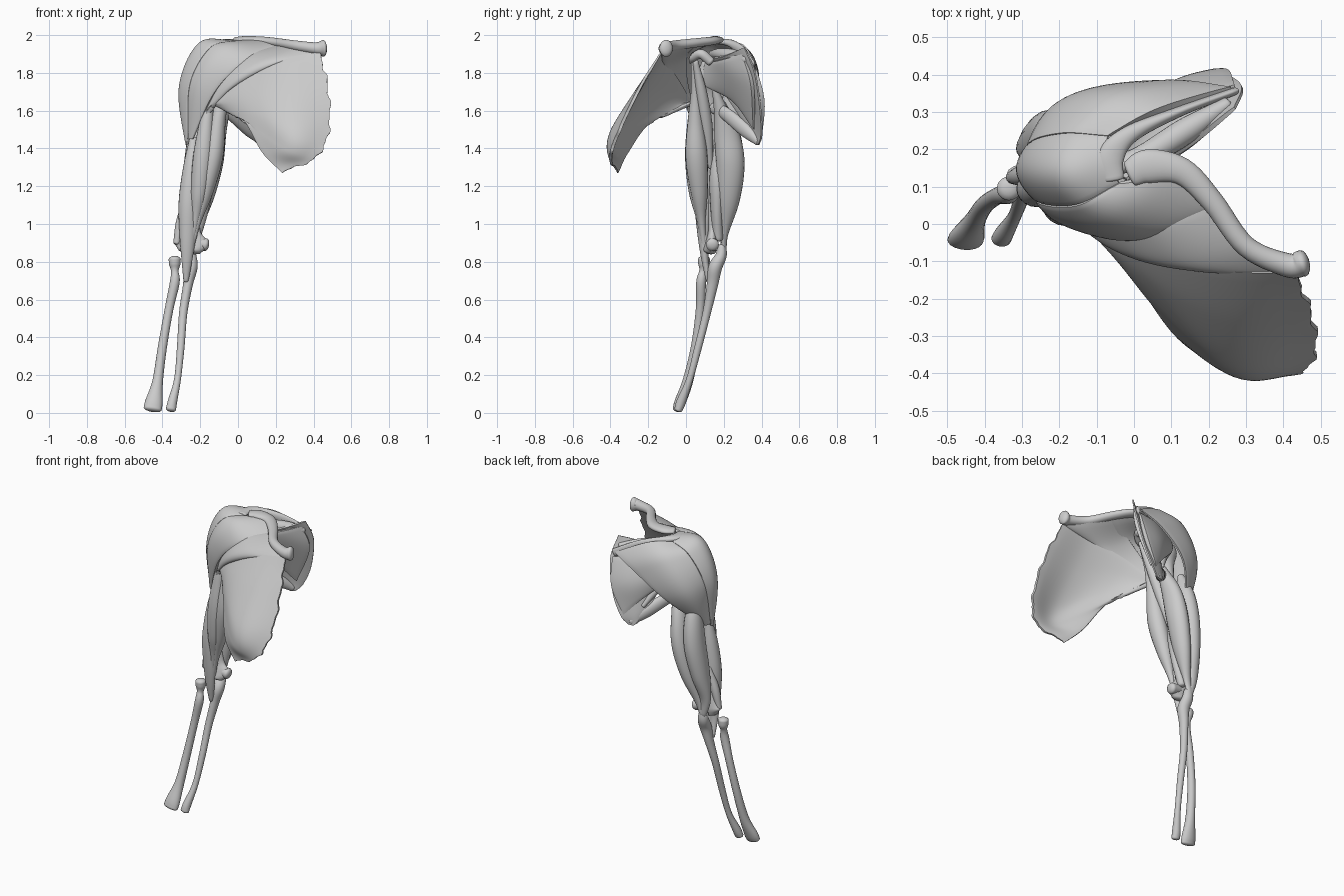
import bpy, bmesh, math
from mathutils import Vector


def spline(pts, n):
    """Catmull-Rom samples through tuples of any length."""
    P = [Vector(p) for p in pts]
    P = [P[0] * 2 - P[1]] + P + [P[-1] * 2 - P[-2]]
    out, segs = [], len(P) - 3
    for i in range(n + 1):
        f = i / n * segs
        k = min(int(f), segs - 1)
        t = f - k
        a, b, c, d = P[k:k + 4]
        out.append(0.5 * (b * 2 + (c - a) * t + (a * 2 - b * 5 + c * 4 - d) * t * t
                          + (b * 3 - a - c * 3 + d) * t ** 3))
    return out


def finish(name, bm):
    bmesh.ops.recalc_face_normals(bm, faces=bm.faces)
    me = bpy.data.meshes.new(name)
    bm.to_mesh(me)
    bm.free()
    ob = bpy.data.objects.new(name, me)
    bpy.context.collection.objects.link(ob)
    bpy.ops.object.select_all(action='DESELECT')
    ob.select_set(True)
    bpy.context.view_layer.objects.active = ob
    bpy.ops.object.shade_smooth_by_angle(angle=math.radians(50))
    return ob


def tube(name, pts, ref=(1, 0, 0), n=36, sides=20):
    """Swept ellipse; each point is x, y, z, radius along ref[, other radius]."""
    S = spline([p if len(p) == 5 else p + (p[3],) for p in pts], n)
    C = [Vector(s[:3]) for s in S]
    rings = []
    for i, s in enumerate(S):
        T = (C[min(i + 1, n)] - C[max(i - 1, 0)]).normalized()
        a = Vector(ref)
        a = (a - T * a.dot(T)).normalized()
        ra, rb = max(s[3], .005), max(s[4], .005)
        ring = [(C[i], a * ra, T.cross(a) * rb, 1)]
        if i in (0, n):                       # rounded ends
            sgn, r = (-1 if i == 0 else 1), min(ra, rb)
            ends = [(C[i] + T * sgn * r * .5 * math.sin(q), a * ra, T.cross(a) * rb, math.cos(q))
                    for q in (.5, 1.0, 1.35)]
            ring = ends[::-1] + ring if i == 0 else ring + ends
        rings += ring
    bm = bmesh.new()
    V = [[bm.verts.new(c + (a * math.cos(t) + b * math.sin(t)) * k)
          for t in (2 * math.pi * j / sides for j in range(sides))] for c, a, b, k in rings]
    for r0, r1 in zip(V, V[1:]):
        for j in range(sides):
            k = (j + 1) % sides
            bm.faces.new((r0[j], r0[k], r1[k], r1[j]))
    bm.faces.new(V[0])
    bm.faces.new(V[-1])
    return finish(name, bm)


def fan(name, fibres, thick=.02, nu=24, nv=28, edge=.25, rough=0):
    """Padded sheet lofted across fibres that run from origin to insertion."""
    along = [spline(f, nv) for f in fibres]
    G = [list(r) for r in zip(*[spline([a[j] for a in along], nu) for j in range(nv + 1)])]
    if rough:                                 # ragged origin border
        for i in range(nu + 1):
            wave = math.sin(i * .9) + .6 * math.sin(i * 1.7 + 1)
            G[i][0] = G[i][0] + (G[i][0] - G[i][1]).normalized() * rough * wave
    bm = bmesh.new()
    top, bot = [], []
    for i in range(nu + 1):
        rt, rb = [], []
        for j in range(nv + 1):
            du = G[min(i + 1, nu)][j] - G[max(i - 1, 0)][j]
            dv = G[i][min(j + 1, nv)] - G[i][max(j - 1, 0)]
            N = du.cross(dv).normalized()
            su = max(math.sin(math.pi * i / nu), 0) ** .6
            sv = max(math.sin(math.pi * j / nv), 0) ** .6
            w = thick * (edge + (1 - edge) * su) * (.45 + .55 * sv)
            rt.append(bm.verts.new(G[i][j] + N * w))
            rb.append(bm.verts.new(G[i][j] - N * w))
        top.append(rt)
        bot.append(rb)
    for i in range(nu):
        for j in range(nv):
            for L in (top, bot):
                bm.faces.new((L[i][j], L[i + 1][j], L[i + 1][j + 1], L[i][j + 1]))
        for j in (0, nv):
            bm.faces.new((top[i][j], top[i + 1][j], bot[i + 1][j], bot[i][j]))
    for j in range(nv):
        for i in (0, nu):
            bm.faces.new((top[i][j], top[i][j + 1], bot[i][j + 1], bot[i][j]))
    return finish(name, bm)


UP = (0, 0, 1)

# Shoulder girdle bones
tube("clavicle", [(.452, -.105, 1.93, .045, .036), (.41, -.11, 1.93, .032), (.3, -.06, 1.945, .027, .028),
                  (.21, .06, 1.96, .024, .03), (.13, .14, 1.97, .022, .036), (.04, .155, 1.975, .02, .045),
                  (-.01, .135, 1.975, .015, .035)], UP)
tube("scapula_spine", [(.27, .355, 1.84, .025, .01), (.12, .3, 1.91, .03, .014), (-.01, .24, 1.955, .02, .024),
                       (-.062, .18, 1.965, .015, .036), (-.055, .12, 1.965, .012, .028)], UP)
tube("coracoid", [(.03, .13, 1.86, .025), (.03, .08, 1.9, .025), (.0, .04, 1.88, .02), (-.03, .03, 1.86, .016)], UP)
blade = [[(-.02, .12, 1.88), (.13, .2, 1.89), (.27, .31, 1.935)],
         [(-.05, .14, 1.8), (.12, .27, 1.8), (.29, .365, 1.8)],
         [(-.01, .2, 1.7), (.12, .33, 1.68), (.25, .395, 1.6)],
         [(.04, .3, 1.55), (.11, .365, 1.51), (.19, .4, 1.47)],
         [(.09, .365, 1.44), (.11, .375, 1.42), (.145, .385, 1.42)]]
fan("scapula_blade", blade, .01, edge=.8)

# Muscles lying on the scapula
fan("infraspinatus", [[(-.1, .2, 1.85), (.1, .31, 1.84), (.27, .37, 1.82)],
                      [(-.1, .22, 1.8), (.1, .35, 1.7), (.25, .405, 1.65)],
                      [(-.1, .22, 1.75), (.06, .34, 1.6), (.17, .4, 1.48)]], .025)
fan("subscapularis", [[(-.07, .1, 1.85), (.12, .19, 1.87), (.25, .3, 1.9)],
                      [(-.07, .1, 1.79), (.12, .24, 1.77), (.27, .35, 1.74)],
                      [(-.07, .1, 1.73), (.06, .25, 1.65), (.17, .36, 1.5)]], .022)
tube("supraspinatus", [(.25, .32, 1.87, .025, .02), (.14, .25, 1.89, .035, .035), (.02, .18, 1.9, .03),
                       (-.1, .14, 1.9, .02)], UP)
tube("teres_major", [(.13, .38, 1.435, .02, .014), (.06, .31, 1.5, .038, .026), (-.05, .2, 1.59, .035, .022),
                     (-.16, .12, 1.62, .025, .012)], UP)
tube("teres_minor", [(.07, .34, 1.54, .012), (.0, .27, 1.66, .024), (-.1, .2, 1.77, .018)], UP)

# Deltoid in three parts
d_front = [(-.04, .11, 1.965), (-.15, .055, 1.925), (-.25, .06, 1.74), (-.262, .1, 1.45)]
d_back = [(-.07, .235, 1.955), (-.19, .24, 1.9), (-.28, .21, 1.72), (-.266, .13, 1.44)]
fan("deltoid_anterior", [[(.215, .04, 1.94), (.03, -.035, 1.85), (-.12, -.015, 1.7), (-.24, .07, 1.45)],
                         [(.1, .125, 1.965), (-.06, .02, 1.91), (-.19, .02, 1.74), (-.255, .09, 1.45)],
                         d_front], .022, edge=.35)
fan("deltoid_middle", [d_front, [(-.07, .17, 1.965), (-.2, .14, 1.935), (-.29, .14, 1.72), (-.266, .12, 1.42)],
                       d_back], .024)
fan("deltoid_posterior", [d_back, [(.06, .3, 1.94), (-.07, .335, 1.86), (-.205, .3, 1.68), (-.262, .16, 1.44)],
                          [(.26, .365, 1.85), (.1, .38, 1.77), (-.09, .345, 1.63), (-.25, .18, 1.44)]], .022)

# Chest muscle: upper and lower heads, edges tucked under each other
fan("pectoral_clavicular", [[(.21, .045, 1.945), (.03, .0, 1.875), (-.11, .01, 1.73), (-.2, .07, 1.52)],
                            [(.32, -.06, 1.93), (.11, -.085, 1.845), (-.05, -.05, 1.73), (-.195, .05, 1.54)],
                            [(.43, -.13, 1.9), (.2, -.125, 1.845), (-.01, -.07, 1.73), (-.19, .045, 1.58)]],
    .02, edge=.35)
fan("pectoral_sternal", [[(.43, -.13, 1.91), (.22, -.115, 1.865), (.0, -.045, 1.77), (-.19, .055, 1.6)],
                         [(.475, -.24, 1.73), (.25, -.25, 1.69), (.03, -.125, 1.69), (-.18, .05, 1.62)],
                         [(.482, -.35, 1.5), (.28, -.375, 1.5), (.07, -.2, 1.6), (-.16, .05, 1.64)],
                         [(.41, -.4, 1.35), (.25, -.385, 1.4), (.07, -.22, 1.53), (-.14, .055, 1.65)],
                         [(.23, -.36, 1.275), (.13, -.31, 1.38), (.03, -.18, 1.55), (-.12, .06, 1.66)]],
    .018, nu=44, edge=.4, rough=.006)

# Arm bones
tube("humerus", [(-.11, .13, 1.85, .05), (-.13, .13, 1.79, .07), (-.15, .13, 1.68, .036), (-.19, .14, 1.4, .028),
                 (-.23, .14, 1.12, .028), (-.25, .14, .97, .05, .024), (-.25, .135, .9, .09, .032),
                 (-.255, .125, .86, .065, .035)], n=48)
tube("medial_epicondyle", [(-.22, .14, .9, .03), (-.17, .14, .89, .034)], UP, n=8)
tube("radius", [(-.335, .095, .815, .032), (-.335, .095, .785, .03), (-.335, .09, .75, .02), (-.335, .08, .69, .026),
                (-.365, .075, .55, .023), (-.4, .05, .35, .024), (-.425, .01, .17, .028), (-.445, -.03, .06, .046, .03),
                (-.452, -.045, .02, .048, .026)], n=48)
tube("ulna", [(-.26, .19, .88, .03, .024), (-.255, .185, .83, .035, .03), (-.25, .155, .77, .036, .036),
              (-.265, .14, .68, .026, .03), (-.29, .11, .53, .022), (-.303, .065, .35, .02), (-.32, .02, .18, .018),
              (-.347, -.025, .06, .025), (-.355, -.04, .018, .027, .022)], n=48)

# Front arm muscles
tube("biceps_long_head", [(-.15, .05, 1.68, .02), (-.165, .045, 1.55, .036), (-.185, .045, 1.36, .052, .05),
                          (-.205, .06, 1.17, .045), (-.23, .08, 1.0, .02), (-.28, .11, .74, .012)])
tube("biceps_short_head", [(-.02, .04, 1.86, .014), (-.07, .05, 1.7, .024), (-.105, .05, 1.55, .04),
                           (-.13, .055, 1.36, .052, .058), (-.175, .07, 1.17, .043, .045), (-.22, .085, .99, .018),
                           (-.275, .11, .74, .01)])
tube("coracobrachialis", [(-.01, .05, 1.86, .015), (-.065, .085, 1.68, .03), (-.12, .11, 1.5, .032),
                          (-.17, .13, 1.3, .012)])
tube("brachialis", [(-.235, .11, 1.45, .022), (-.245, .1, 1.3, .045, .045), (-.26, .095, 1.12, .054, .05),
                    (-.265, .095, .95, .045, .035), (-.27, .1, .82, .03, .02), (-.275, .12, .7, .014)])
tube("elbow_lateral_muscle", [(-.26, .14, 1.15, .02), (-.3, .13, 1.02, .026), (-.325, .125, .9, .018)])

# Back arm muscles
tube("triceps_long_head", [(-.04, .15, 1.72, .015), (-.075, .18, 1.62, .034), (-.11, .215, 1.48, .048, .066),
                           (-.135, .235, 1.32, .056, .075), (-.18, .225, 1.13, .048, .06), (-.235, .205, .95, .025, .02),
                           (-.26, .2, .87, .02, .014)])
tube("triceps_lateral_head", [(-.2, .19, 1.64, .02), (-.21, .22, 1.5, .05, .06), (-.225, .23, 1.33, .06, .076),
                              (-.255, .215, 1.14, .052, .064), (-.28, .2, .98, .035, .028), (-.265, .2, .87, .02, .014)])
tube("triceps_medial_head", [(-.16, .17, 1.42, .02), (-.17, .17, 1.25, .045), (-.205, .165, 1.08, .05, .035),
                             (-.225, .17, .92, .025)])
